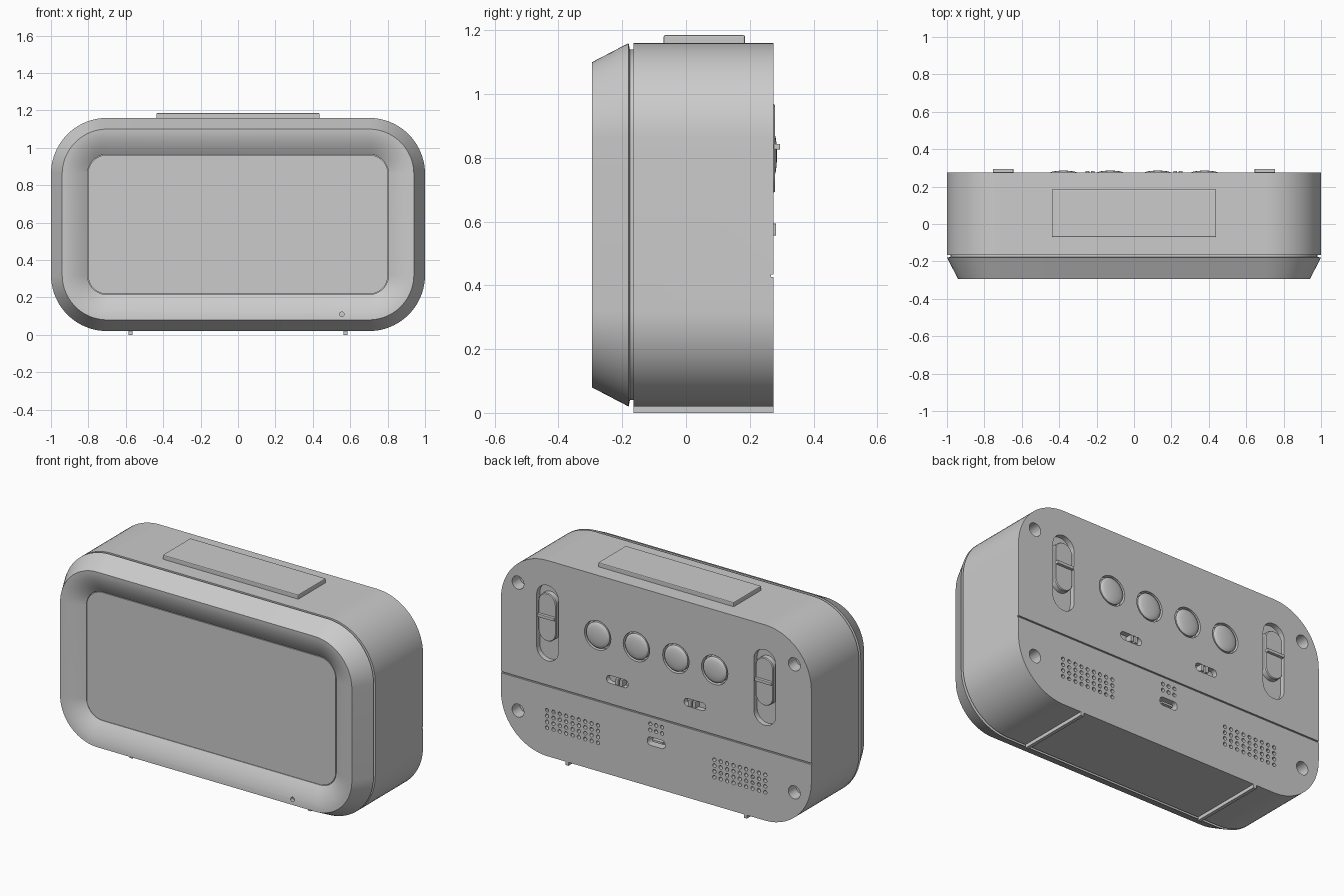
import bpy, bmesh, math

if "Cube" in bpy.data.objects:
    bpy.data.objects.remove(bpy.data.objects["Cube"])

BACK = 0.275          # rear face of the case
CZ = 0.59             # height of the case centre


def outline(cx, cz, hw, hh, r, n=8):
    """Rounded rectangle (or circle / stadium) in the xz plane."""
    pts = []
    for k, (sx, sz) in enumerate([(1, 1), (-1, 1), (-1, -1), (1, -1)]):
        for i in range(n + 1):
            a = math.pi / 2 * (k + i / n)
            p = (cx + sx * (hw - r) + r * math.cos(a), cz + sz * (hh - r) + r * math.sin(a))
            if not pts or math.dist(p, pts[-1]) > 1e-5:
                pts.append(p)
    if math.dist(pts[0], pts[-1]) < 1e-5:
        pts.pop()
    return pts


def loft(bm, rings):
    """Skin a list of (outline, y) rings and cap both ends."""
    loops = [[bm.verts.new((x, y, z)) for x, z in pts] for pts, y in rings]
    faces = [bm.faces.new(loops[0]), bm.faces.new(loops[-1])]
    for a, b in zip(loops, loops[1:]):
        for i in range(len(a)):
            j = (i + 1) % len(a)
            faces.append(bm.faces.new((a[i], a[j], b[j], b[i])))
    bmesh.ops.recalc_face_normals(bm, faces=faces)


def prism(bm, cx, cz, hw, hh, r, y0, y1, n=8):
    pts = outline(cx, cz, hw, hh, r, n)
    loft(bm, [(pts, y0), (pts, y1)])


def finish(name, bm):
    me = bpy.data.meshes.new(name)
    bm.to_mesh(me)
    bm.free()
    ob = bpy.data.objects.new(name, me)
    bpy.context.collection.objects.link(ob)
    return ob


def activate(ob):
    bpy.ops.object.select_all(action='DESELECT')
    ob.select_set(True)
    bpy.context.view_layer.objects.active = ob


def smooth(ob, angle=30):
    activate(ob)
    bpy.ops.object.shade_smooth_by_angle(angle=math.radians(angle))


def shape(name, rings):
    bm = bmesh.new()
    loft(bm, rings)
    ob = finish(name, bm)
    smooth(ob)
    return ob


def box(name, lo, hi, bevel=0.0):
    bm = bmesh.new()
    bmesh.ops.create_cube(bm, size=1)
    for v in bm.verts:
        v.co = [(a + b) / 2 + c * (b - a) for a, b, c in zip(lo, hi, v.co)]
    if bevel:
        bmesh.ops.bevel(bm, geom=bm.edges[:], offset=bevel, segments=2, affect='EDGES', profile=0.5)
    return finish(name, bm)


def carve(ob, bm):
    """Subtract a set of cutter solids, then remove the cutter."""
    cutter = finish("cutter", bm)
    cutter.hide_render = True
    mod = ob.modifiers.new("carve", 'BOOLEAN')
    mod.operation, mod.solver, mod.object = 'DIFFERENCE', 'EXACT', cutter
    activate(ob)
    bpy.ops.object.modifier_apply(modifier=mod.name)
    bpy.data.objects.remove(cutter)
    smooth(ob)


def case_ring(inset, y):
    return outline(0, CZ, 1 - inset, 0.57 - inset, 0.3 - inset, 20), y


# Main case
case = shape("case", [case_ring(0, -0.165), case_ring(0, BACK)])

# Front bezel: seam neck, outer chamfer, rim, rounded slope down to the screen
rings = [case_ring(0.02, -0.168 + 0.01), case_ring(0.02, -0.176), case_ring(0, -0.18), case_ring(0.06, -0.295)]
for i in range(1, 9):
    t = i / 8
    rings.append(case_ring(0.06 + 0.135 * t, -0.295 + 0.05 * t ** 1.8))
rings.append(case_ring(0.195, -0.235))
bezel = shape("front_bezel", rings)
bm = bmesh.new()
prism(bm, 0.555, 0.11, 0.012, 0.012, 0.012, -0.32, -0.27)
carve(bezel, bm)

# Screen
shape("screen", [case_ring(0.198, -0.23), case_ring(0.198, -0.246)])

# Rear recesses: everything cut from the back of the case
bm = bmesh.new()
OUT = BACK + 0.03
for s in (-1, 1):
    for z in (0.235, 0.98):                                            # screw wells
        prism(bm, s * 0.89, z, 0.038, 0.038, 0.038, BACK - 0.07, OUT)
    prism(bm, s * 0.70, 0.795, 0.07, 0.22, 0.07, BACK - 0.03, OUT)     # slider slots
    prism(bm, s * 0.25, 0.575, 0.07, 0.023, 0.023, BACK - 0.03, OUT)   # small switch slots
    for x in (0.127, 0.377):                                           # button wells
        prism(bm, s * x, 0.81, 0.085, 0.085, 0.085, BACK - 0.03, OUT)
    for c in range(9):                                                 # speaker holes
        for r in range(4):
            prism(bm, s * (0.375 + c * 0.041), 0.185 + r * 0.034, 0.011, 0.011, 0.011, BACK - 0.03, OUT, 3)
for c in (-1, 0, 1):                                                   # centre holes
    for z in (0.35, 0.386):
        prism(bm, c * 0.038, z, 0.011, 0.011, 0.011, BACK - 0.03, OUT, 3)
prism(bm, 0, 0.285, 0.057, 0.024, 0.02, BACK - 0.05, OUT)              # power socket
prism(bm, 0, 0.43, 1.1, 0.004, 0.001, BACK - 0.008, OUT, 1)            # panel seam
carve(case, bm)

# Socket tongue
box("socket_tongue", (-0.035, BACK - 0.06, 0.28), (0.035, BACK - 0.01, 0.292))

for s, side in ((-1, "right"), (1, "left")):
    # Round domed buttons
    for k, x in enumerate((0.127, 0.377)):
        dome = [(0.075, 0.24), (0.075, 0.272), (0.07, 0.2765), (0.056, 0.281), (0.035, 0.284), (0.012, 0.2855)]
        shape(f"button_{side}_{k}", [(outline(s * x, 0.81, r, r, r), y) for r, y in dome])
    # Sliders with a grip ridge
    shape(f"slider_{side}", [(outline(s * 0.70, 0.83, w, 0.083 + w, w), y)
                             for w, y in ((0.057, 0.24), (0.057, 0.274), (0.053, 0.279))])
    box(f"slider_ridge_{side}", (s * 0.70 - 0.055, 0.26, 0.826), (s * 0.70 + 0.055, 0.295, 0.844), 0.003)
    # Small toggle switches
    for k in (-1, 1):
        x = s * 0.235 + k * 0.014
        box(f"toggle_{side}_{k}", (x - 0.01, 0.24, 0.556), (x + 0.01, 0.283, 0.594), 0.003)
    # Foot strips
    box(f"foot_{side}", (s * 0.575 - 0.01, -0.165, 0), (s * 0.575 + 0.01, BACK, 0.025))

# Top bar button
box("top_bar", (-0.437, -0.07, 1.14), (0.437, 0.185, 1.185), 0.005)
